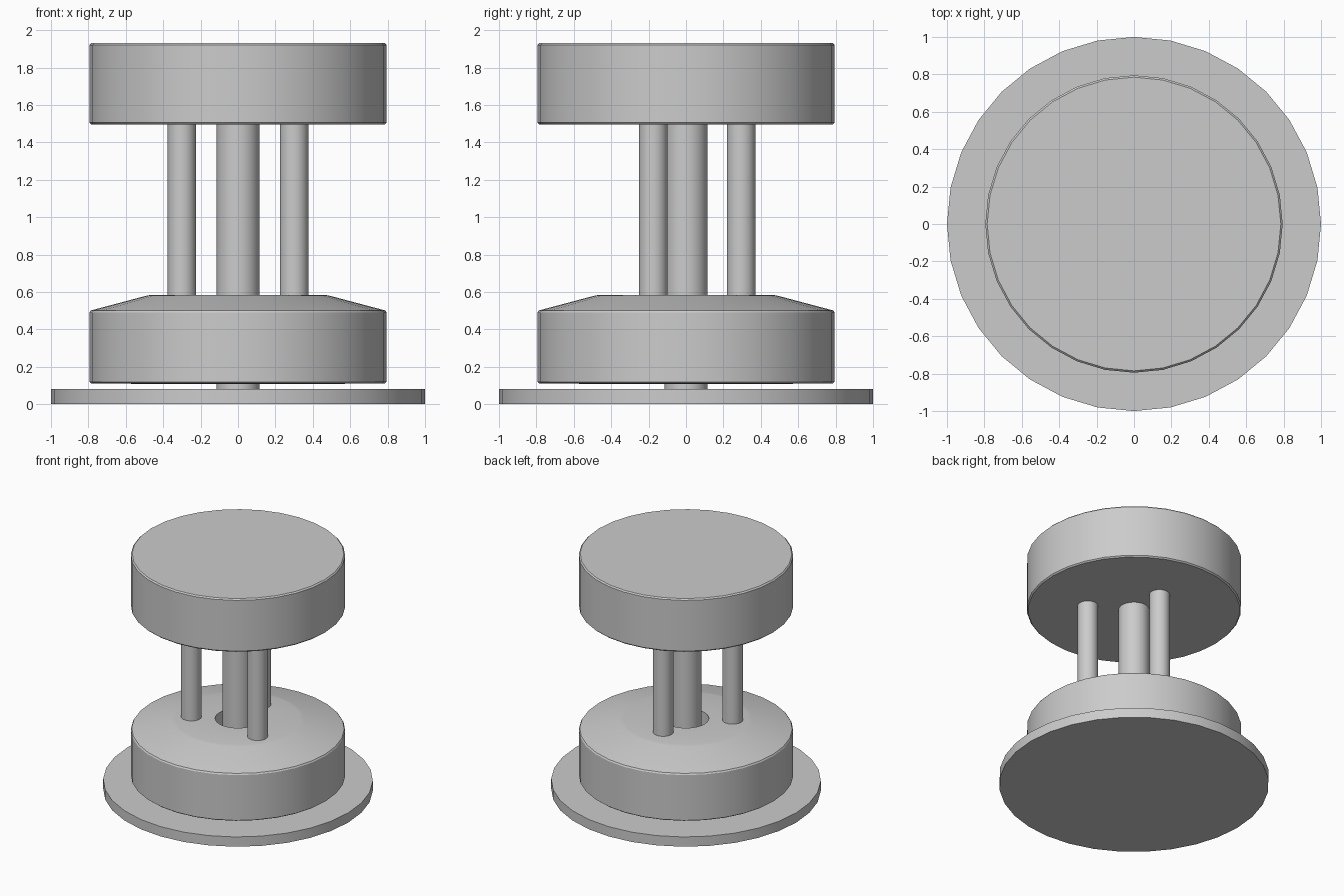
import bpy, bmesh, math

if "Cube" in bpy.data.objects:
    bpy.data.objects.remove(bpy.data.objects["Cube"])

SIDES = 32


def lathe(name, profile, closed=False):
    """Spin an (r, z) profile, listed bottom-outside-top, about the z axis."""
    bm = bmesh.new()
    rings = []
    for r, z in profile:
        rings.append([bm.verts.new((r * math.cos(math.tau * i / SIDES),
                                    r * math.sin(math.tau * i / SIDES), z))
                      for i in range(SIDES)])
    pairs = list(zip(rings, rings[1:]))
    if closed:
        pairs.append((rings[-1], rings[0]))
    else:
        bm.faces.new(rings[0][::-1])
        bm.faces.new(rings[-1])
    for a, b in pairs:
        for i in range(SIDES):
            j = (i + 1) % SIDES
            bm.faces.new((a[i], a[j], b[j], b[i]))
    bmesh.ops.recalc_face_normals(bm, faces=bm.faces)
    mesh = bpy.data.meshes.new(name)
    bm.to_mesh(mesh)
    bm.free()
    ob = bpy.data.objects.new(name, mesh)
    bpy.context.collection.objects.link(ob)
    bpy.ops.object.select_all(action='DESELECT')
    ob.select_set(True)
    bpy.context.view_layer.objects.active = ob
    bpy.ops.object.shade_smooth_by_angle(angle=math.radians(30))
    return ob


def cylinder(name, r, z0, z1, location=(0, 0)):
    ob = lathe(name, [(r, z0), (r, z1)])
    ob.location = (*location, 0)
    return ob


# Wide thin disc on the ground
cylinder("base_plate", 1.0, 0.0, 0.08)

# Central column, running through the lower drum
cylinder("central_column", 0.115, 0.08, 1.5)

# Lower drum: sloped shoulder and a clearance hole around the column
lathe("lower_drum", [
    (0.17, 0.108), (0.46, 0.108), (0.785, 0.112), (0.795, 0.12),
    (0.795, 0.49), (0.788, 0.501), (0.49, 0.58), (0.46, 0.585), (0.17, 0.585),
], closed=True)

# Three guide rods around the column
for i, pos in enumerate([(-0.30, -0.175), (0.30, -0.175), (0, 0.295)]):
    cylinder(f"guide_rod_{i + 1}", 0.076, 0.575, 1.5, pos)

# Upper drum with softened rims
lathe("upper_drum", [
    (0.785, 1.495), (0.795, 1.505), (0.795, 1.92), (0.785, 1.93),
])
